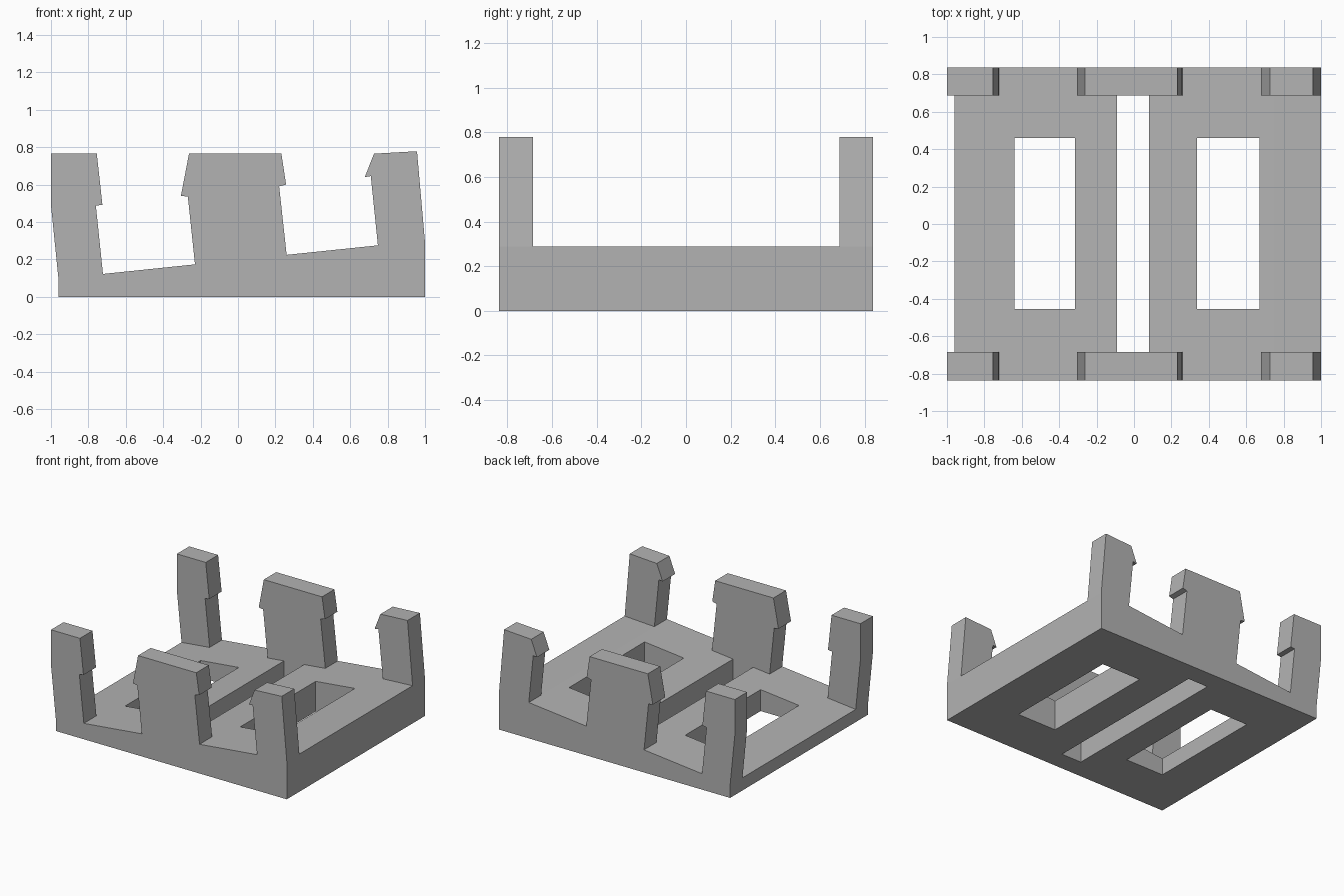
import bpy
import bmesh

if "Cube" in bpy.data.objects:
    bpy.data.objects.remove(bpy.data.objects["Cube"], do_unlink=True)

# Single plain grey material
GREY = (0.45, 0.45, 0.45, 1.0)
mat = bpy.data.materials.new("grey plastic")
mat.use_nodes = True
mat.diffuse_color = GREY
mat.node_tree.nodes["Principled BSDF"].inputs["Base Color"].default_value = GREY


def floor(x):
    """Height of the sloping tray floor."""
    return 0.197 + 0.104 * x


def extrude_profile(name, profile, y0, y1):
    """Solid made from an x-z outline swept from y0 to y1."""
    bm = bmesh.new()
    face = bm.faces.new([bm.verts.new((x, y0, z)) for x, z in profile])
    swept = bmesh.ops.extrude_face_region(bm, geom=[face])["geom"]
    verts = [v for v in swept if isinstance(v, bmesh.types.BMVert)]
    bmesh.ops.translate(bm, verts=verts, vec=(0, y1 - y0, 0))
    bmesh.ops.recalc_face_normals(bm, faces=bm.faces)
    mesh = bpy.data.meshes.new(name)
    bm.to_mesh(mesh)
    bm.free()
    mesh.materials.append(mat)
    obj = bpy.data.objects.new(name, mesh)
    bpy.context.collection.objects.link(obj)
    return obj


# Wedge-shaped tray, thicker towards +x
END, INNER_FRONT, INNER_BACK = 0.837, -0.685, 0.687
tray = extrude_profile("tray", [
    (-0.96, 0), (1, 0), (1, 0.289), (0.748, floor(0.748)), (-0.96, floor(-0.96)),
], -END, END)

# Two windows and a central slot through the tray
openings = {
    "right_window": (-0.64, -0.315, -0.455, 0.46),
    "centre_slot": (-0.09, 0.08, INNER_FRONT, INNER_BACK),
    "left_window": (0.337, 0.67, -0.455, 0.46),
}
for name, (x0, x1, y0, y1) in openings.items():
    cutter = extrude_profile(name + "_cutter", [(x0, -1), (x1, -1), (x1, 1), (x0, 1)], y0, y1)
    cutter.hide_render = True
    cutter.hide_set(True)
    cutter.display_type = 'WIRE'
    cut = tray.modifiers.new(name, 'BOOLEAN')
    cut.operation = 'DIFFERENCE'
    cut.solver = 'EXACT'
    cut.object = cutter

# Apply the cuts and drop the cutters
bpy.context.view_layer.update()
cut_mesh = bpy.data.meshes.new_from_object(
    tray.evaluated_get(bpy.context.evaluated_depsgraph_get()))
tray.modifiers.clear()
tray.data = cut_mesh
for name in openings:
    bpy.data.objects.remove(bpy.data.objects[name + "_cutter"], do_unlink=True)

# Hooked clips standing on the floor, one set at each end
clips = {
    "right_clip": [
        (-0.96, floor(-0.96)), (-0.722, floor(-0.722)), (-0.76, 0.487), (-0.725, 0.492),
        (-0.755, 0.765), (-1, 0.765), (-1, 0.49)],
    "centre_clip": [
        (-0.23, floor(-0.23)), (0.26, floor(0.26)), (0.22, 0.59), (0.257, 0.6),
        (0.232, 0.765), (-0.262, 0.765), (-0.305, 0.54), (-0.268, 0.535)],
    "left_clip": [
        (0.748, floor(0.748)), (1, 0.289), (0.957, 0.778), (0.727, 0.765),
        (0.678, 0.64), (0.71, 0.645)],
}
for name, profile in clips.items():
    extrude_profile("front_" + name, profile, -END, INNER_FRONT)
    extrude_profile("back_" + name, profile, INNER_BACK, END)
